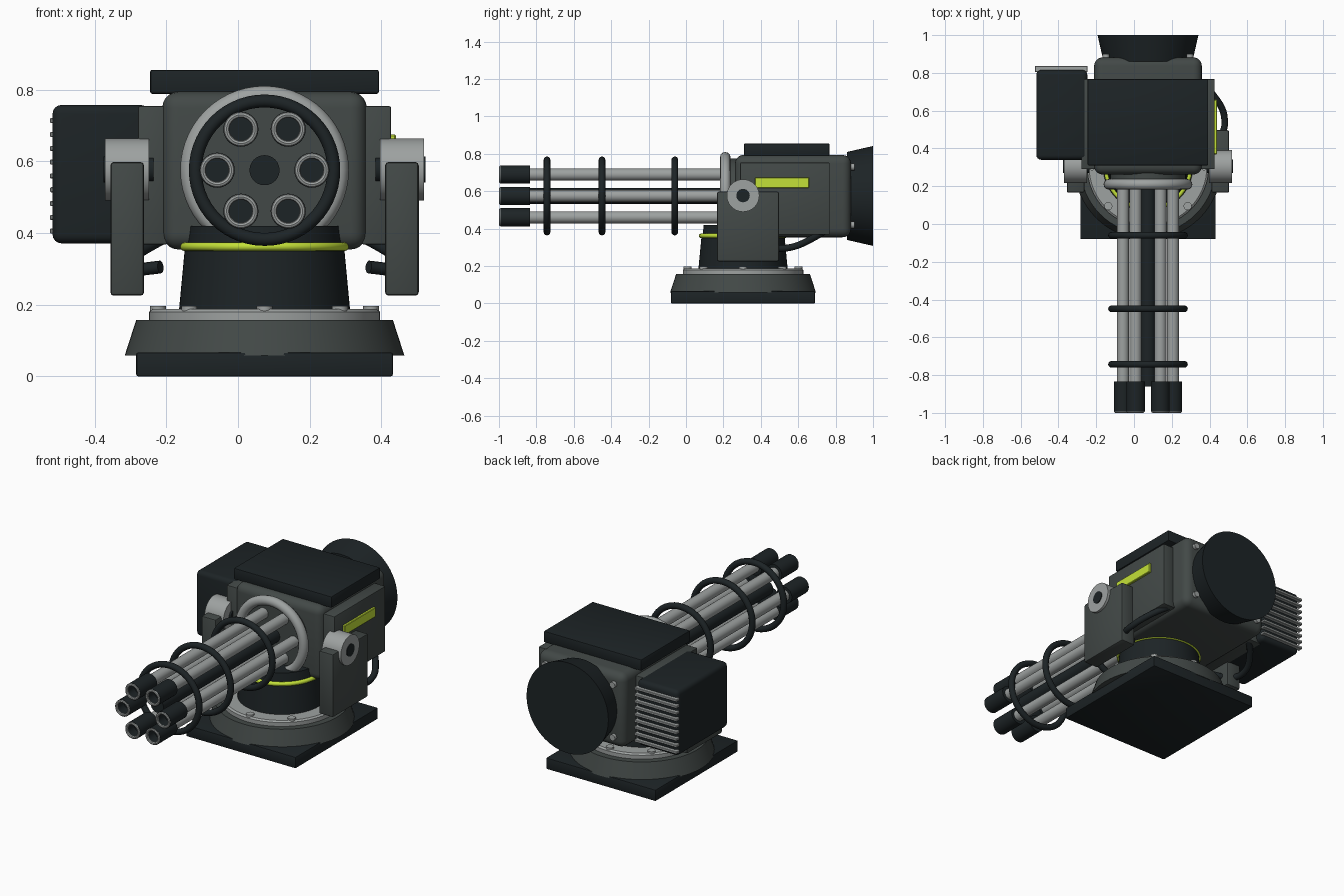
import bpy, bmesh, math
from mathutils import Matrix, Vector

if "Cube" in bpy.data.objects:
    bpy.data.objects.remove(bpy.data.objects["Cube"])

CX, CY, CZ = 0.074, 0.305, 0.575   # turret axis x, pedestal axis y, barrel axis z


def material(name, rgb):
    m = bpy.data.materials.new(name)
    m.diffuse_color = (*rgb, 1)
    m.use_nodes = True
    m.node_tree.nodes["Principled BSDF"].inputs["Base Color"].default_value = m.diffuse_color
    return m


DARK = material("dark_metal", (0.012, 0.017, 0.019))
GREY = material("grey_paint", (0.055, 0.066, 0.063))
LIGHT = material("bare_steel", (0.34, 0.36, 0.355))
LIME = material("lime_accent", (0.55, 0.75, 0.04))


def finish(bm, name, mat, smooth=True):
    bmesh.ops.recalc_face_normals(bm, faces=bm.faces[:])
    me = bpy.data.meshes.new(name)
    bm.to_mesh(me)
    bm.free()
    ob = bpy.data.objects.new(name, me)
    bpy.context.collection.objects.link(ob)
    me.materials.append(mat)
    if smooth:
        bpy.ops.object.select_all(action='DESELECT')
        ob.select_set(True)
        bpy.context.view_layer.objects.active = ob
        bpy.ops.object.shade_smooth_by_angle(angle=math.radians(35))
    return ob


def box(name, mat, x, y, z, bevel=0.006, segs=2):
    """Bevelled box from (min, max) ranges."""
    bm = bmesh.new()
    bmesh.ops.create_cube(bm, size=1)
    for v in bm.verts:
        v.co = [r[0] if c < 0 else r[1] for c, r in zip(v.co, (x, y, z))]
    if bevel:
        bmesh.ops.bevel(bm, geom=bm.edges[:], offset=bevel, segments=segs,
                        profile=0.5, affect='EDGES')
    return finish(bm, name, mat)


AXES = {'Z': Matrix.Identity(4),
        'X': Matrix.Rotation(math.pi / 2, 4, 'Y'),
        'Y': Matrix.Rotation(-math.pi / 2, 4, 'X')}


def lathe(name, mat, profile, origin, axis='Z', n=48, closed=False):
    """Revolve (radius, height) points; an open profile gets capped ends."""
    bm = bmesh.new()
    rings = [[bm.verts.new((r * math.cos(2 * math.pi * i / n),
                            r * math.sin(2 * math.pi * i / n), h))
              for i in range(n)] for r, h in profile]
    pairs = list(zip(rings, rings[1:]))
    if closed:
        pairs.append((rings[-1], rings[0]))
    else:
        bm.faces.new(rings[0])
        bm.faces.new(rings[-1])
    for a, b in pairs:
        for i in range(n):
            j = (i + 1) % n
            bm.faces.new((a[i], a[j], b[j], b[i]))
    bm.transform(Matrix.Translation(origin) @ AXES[axis])
    return finish(bm, name, mat)


def cyl(name, mat, r, h0, h1, origin, axis='Z', n=32, r2=None):
    return lathe(name, mat, [(r, h0), (r2 or r, h1)], origin, axis, n)


def torus(name, mat, major, minor, origin, axis='Z', n=56, m=12):
    prof = [(major + minor * math.cos(2 * math.pi * k / m),
             minor * math.sin(2 * math.pi * k / m)) for k in range(m)]
    return lathe(name, mat, prof, origin, axis, n, closed=True)


def span(side, a, b):
    """Range of offsets from the centre plane, on either side."""
    return tuple(sorted((CX + side * a, CX + side * b)))


# Base plate, sloped skirt, bolted flange
base = (CX, CY, 0)
box("base_plate", DARK, (CX - 0.358, CX + 0.358), (CY - 0.385, CY + 0.385), (0, 0.067))
cyl("base_skirt", GREY, 0.39, 0.058, 0.157, base, n=64, r2=0.358)
lathe("base_flange", LIGHT, [(0.322, 0.15), (0.322, 0.18), (0.312, 0.188), (0.2, 0.188)], base, n=64)
for i in range(8):
    a = i * math.pi / 4
    cyl(f"flange_bolt_{i}", LIGHT, 0.022, 0.17, 0.197,
        (CX + 0.297 * math.cos(a), CY + 0.297 * math.sin(a), 0), n=12)

# Rotating pedestal with lime ring and collar
cyl("pedestal", DARK, 0.239, 0.18, 0.36, base, n=64, r2=0.222)
torus("pedestal_ring", LIME, 0.224, 0.012, (CX, CY, 0.362))
cyl("pedestal_collar", DARK, 0.217, 0.36, 0.42, base, n=64, r2=0.21)

# Main housing and roof plate
box("housing", GREY, (CX - 0.285, CX + 0.285), (0.262, 0.882), (0.354, 0.794), 0.045, 5)
box("roof_plate", DARK, (CX - 0.319, CX + 0.319), (0.31, 0.767), (0.788, 0.855))

# Side panels, trunnion arms, hubs and cables on both sides
for side, tag in ((-1, "left"), (1, "right")):
    box(f"side_panel_{tag}", GREY, span(side, 0.27, 0.353), (0.29, 0.768), (0.368, 0.754))
    box(f"trunnion_arm_{tag}", GREY, span(side, 0.336, 0.43), (0.166, 0.497), (0.225, 0.598), 0.01)
    lo, hi = span(side, 0.322, 0.445)
    cyl(f"trunnion_hub_{tag}", LIGHT, 0.087, lo, hi, (0, CY, 0.577), 'X', 40)
    lo, hi = span(side, 0.31, 0.449)
    cyl(f"trunnion_pin_{tag}", DARK, 0.036, lo, hi, (0, CY, 0.577), 'X', 24)
    cu = bpy.data.curves.new(f"cable_{tag}", 'CURVE')
    cu.dimensions = '3D'
    cu.bevel_depth = 0.018
    cu.bevel_resolution = 3
    cu.use_fill_caps = True
    cu.resolution_u = 8
    sp = cu.splines.new('BEZIER')
    path = [(0.26, 0.76, 0.40), (0.355, 0.67, 0.345), (0.405, 0.56, 0.30),
            (0.385, 0.47, 0.295), (0.29, 0.42, 0.305)]
    sp.bezier_points.add(len(path) - 1)
    for p, (x, y, z) in zip(sp.bezier_points, path):
        p.co = (CX + side * x, y, z)
        p.handle_left_type = p.handle_right_type = 'AUTO'
    cu.materials.append(DARK)
    bpy.context.collection.objects.link(bpy.data.objects.new(f"cable_{tag}", cu))
box("status_light", LIME, (0.41, 0.44), (0.369, 0.658), (0.618, 0.674), 0.003, 1)

# Ammunition box with cooling fins on its back
box("ammo_box", DARK, (-0.517, -0.247), (0.34, 0.815), (0.371, 0.757), 0.025, 4)
for i in range(9):
    z = 0.405 + i * 0.0385
    box(f"cooling_fin_{i}", LIGHT, (-0.524, -0.246), (0.805, 0.836), (z - 0.007, z + 0.007), 0.002, 1)

# Rear drum and its bolts
cyl("rear_drum", DARK, 0.235, 0.86, 1.0, (CX, 0, CZ), 'Y', 64, r2=0.267)
for i, (sx, sz) in enumerate(((-1, -1), (-1, 1), (1, -1), (1, 1))):
    cyl(f"rear_bolt_{i}", LIGHT, 0.018, 0.87, 0.9, (CX + sx * 0.222, 0, CZ + sz * 0.155), 'Y', 12)

# Barrel mount, central shaft and clamp rings
torus("barrel_mount_ring", LIGHT, 0.207, 0.028, (CX, 0.21, CZ), 'Y')
cyl("barrel_mount_hub", GREY, 0.2, 0.225, 0.3, (CX, 0, CZ), 'Y', 48)
cyl("central_shaft", DARK, 0.042, -0.86, 0.25, (CX, 0, CZ), 'Y', 24)
for i, y in enumerate((-0.743, -0.449, -0.06)):
    torus(f"clamp_ring_{i}", DARK, 0.193, 0.018, (CX, y, CZ), 'Y')

# Six barrels with hollow dark muzzles and steel muzzle rims
for i in range(6):
    a = i * math.pi / 3
    at = Vector((CX + 0.132 * math.cos(a), 0, CZ + 0.132 * math.sin(a)))
    cyl(f"barrel_{i}", LIGHT, 0.032, -0.85, 0.25, at, 'Y', 24)
    lathe(f"muzzle_{i}", DARK, [(0.049, -0.835), (0.049, -0.993), (0.034, -0.993), (0.034, -0.93)],
          at, 'Y', 28)
    torus(f"muzzle_rim_{i}", LIGHT, 0.04, 0.008, at + Vector((0, -0.992, 0)), 'Y', 28, 8)
